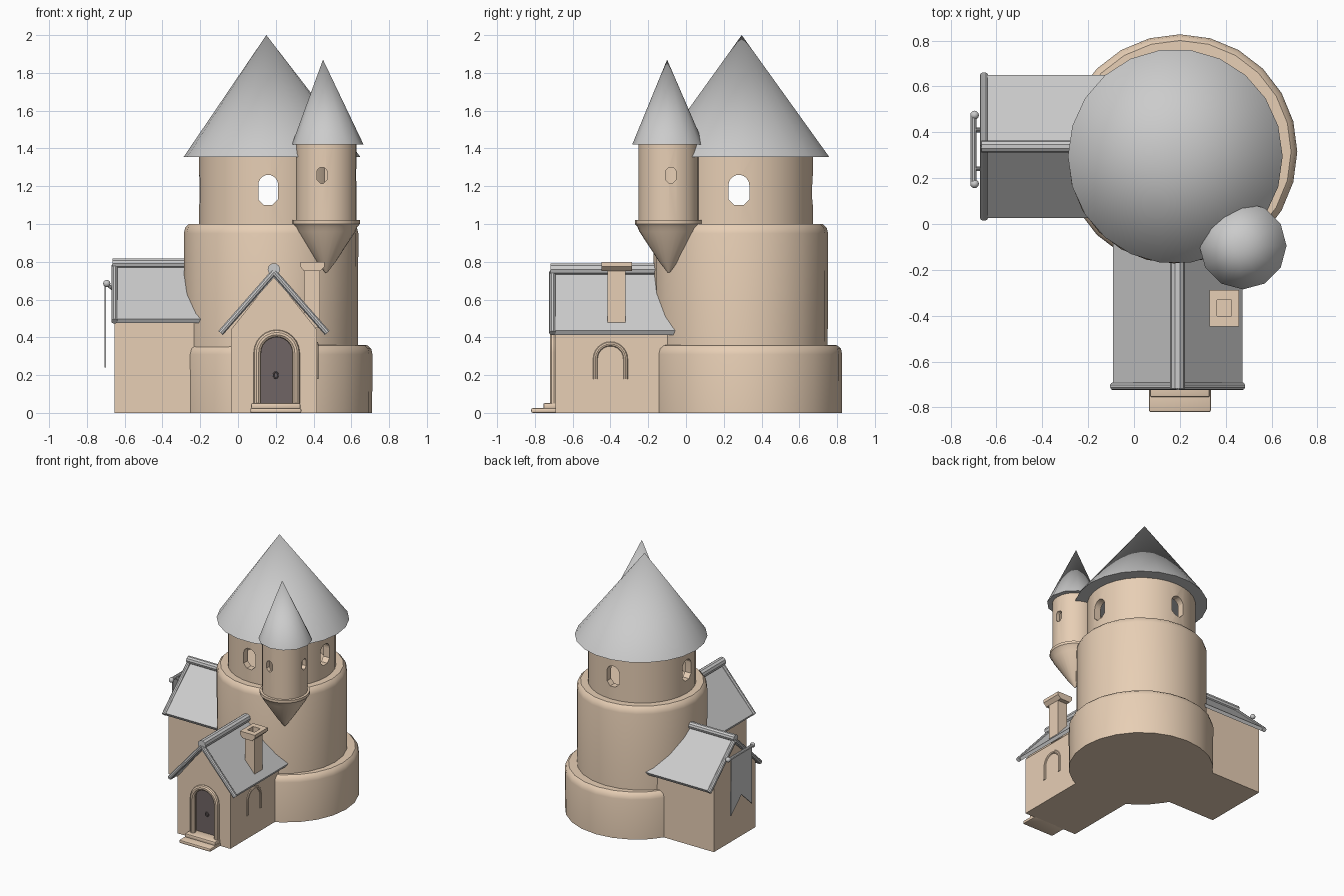
import bpy, bmesh
from math import sin, cos, pi, radians

if "Cube" in bpy.data.objects:
    bpy.data.objects.remove(bpy.data.objects["Cube"])


def material(name, col):
    m = bpy.data.materials.new(name)
    m.diffuse_color = (*col, 1)
    m.use_nodes = True
    m.node_tree.nodes["Principled BSDF"].inputs["Base Color"].default_value = m.diffuse_color
    return m


TAN = material("plaster", (0.80, 0.62, 0.46))
DARK = material("dark_wood", (0.16, 0.13, 0.13))


def activate(ob):
    bpy.ops.object.select_all(action='DESELECT')
    ob.select_set(True)
    bpy.context.view_layer.objects.active = ob


def smooth(ob, angle=35):
    activate(ob)
    bpy.ops.object.shade_smooth_by_angle(angle=radians(angle))
    return ob


def mesh(name, verts, faces, mat=None):
    me = bpy.data.meshes.new(name)
    me.from_pydata(verts, [], faces)
    bm = bmesh.new()
    bm.from_mesh(me)
    bmesh.ops.recalc_face_normals(bm, faces=bm.faces)
    bm.to_mesh(me)
    bm.free()
    ob = bpy.data.objects.new(name, me)
    bpy.context.collection.objects.link(ob)
    if mat:
        me.materials.append(mat)
    return ob


def lathe(name, profile, c, mat=None, n=24, ring=False):
    """Spin (radius, z) points; ring=True closes the profile into a tube wall."""
    k = len(profile)
    verts = [(c[0] + r * cos(2 * pi * i / n), c[1] + r * sin(2 * pi * i / n), z)
             for i in range(n) for r, z in profile]
    faces = [(i * k + j, (i + 1) % n * k + j, (i + 1) % n * k + (j + 1) % k, i * k + (j + 1) % k)
             for i in range(n) for j in range(k if ring else k - 1)]
    if not ring:
        faces += [[i * k for i in range(n)], [i * k + k - 1 for i in range(n)]]
    return smooth(mesh(name, verts, faces, mat))


def cone(name, base, r, z0, apex, n):
    verts = [(base[0] + r * cos(2 * pi * i / n), base[1] + r * sin(2 * pi * i / n), z0)
             for i in range(n)] + [apex]
    faces = [(i, (i + 1) % n, n) for i in range(n)] + [list(range(n))]
    return smooth(mesh(name, verts, faces), 40)


def prism(name, pts, axis, a, b, mat=None):
    """Extrude a (side, z) outline along x or y."""
    n = len(pts)
    verts = [(u, t, z) if axis == 'y' else (t, u, z) for t in (a, b) for u, z in pts]
    faces = [(i, (i + 1) % n, n + (i + 1) % n, n + i) for i in range(n)]
    return mesh(name, verts, faces + [list(range(n)), list(range(n, 2 * n))], mat)


def box(name, x0, x1, y0, y1, z0, z1, mat=None, bevel=0.0):
    ob = prism(name, [(x0, z0), (x1, z0), (x1, z1), (x0, z1)], 'y', y0, y1, mat)
    if bevel:
        m = ob.modifiers.new("bevel", 'BEVEL')
        m.width, m.segments = bevel, 2
        activate(ob)
        bpy.ops.object.modifier_apply(modifier="bevel")
        smooth(ob)
    return ob


def tube(name, pts, r, mat=None, cyclic=False):
    cu = bpy.data.curves.new(name, 'CURVE')
    cu.dimensions, cu.bevel_depth, cu.bevel_resolution, cu.use_fill_caps = '3D', r, 3, True
    sp = cu.splines.new('POLY')
    sp.points.add(len(pts) - 1)
    for p, q in zip(sp.points, pts):
        p.co = (*q, 1)
    sp.use_cyclic_u = cyclic
    ob = bpy.data.objects.new(name, cu)
    bpy.context.collection.objects.link(ob)
    if mat:
        cu.materials.append(mat)
    activate(ob)
    bpy.ops.object.convert(target='MESH')
    return smooth(bpy.context.object)


def arch(c, hw, z0, z1, low=0.0):
    """Arched outline; low > 0 also rounds the sill."""
    top = [(c + hw * cos(pi * i / 12), z1 - hw + hw * sin(pi * i / 12)) for i in range(13)]
    if low:
        return top + [(c - hw, z0 + low), (c - hw + low, z0), (c + hw - low, z0), (c + hw, z0 + low)]
    return [(c + hw, z0)] + top + [(c - hw, z0)]


def cut(ob, cutter):
    cutter.hide_render = True
    m = ob.modifiers.new("cut", 'BOOLEAN')
    m.object, m.operation, m.solver = cutter, 'DIFFERENCE', 'EXACT'
    activate(ob)
    bpy.ops.object.modifier_apply(modifier="cut")
    bpy.data.objects.remove(cutter)
    smooth(ob)


# round tower, three tiers with rounded shoulders
lathe("tower_base", [(.51, 0), (.512, .31), (.505, .34), (.485, .358), (.4, .36)], (.2, .315), TAN)
lathe("tower_middle", [(.46, .3), (.462, .95), (.455, .98), (.435, 1.0), (.3, 1.0)], (.175, .29), TAN)
TOP = (.175, .29)
upper = lathe("tower_upper", [(.382, .98), (.382, 1.38), (.33, 1.38), (.33, .98)], TOP, TAN, 32, True)
cut(upper, prism("window_cut_y", arch(.16, .052, 1.1, 1.26, .03), 'y', -.3, .9))
cut(upper, prism("window_cut_x", arch(.28, .055, 1.1, 1.26, .03), 'x', -.5, .9))
cone("tower_roof", (.18, .295), .468, 1.355, (.15, .295, 2.0), 22)

# corner turret on a cone bracket
TUR = (.467, -.092)
turret = lathe("turret", [(.16, 1.0), (.16, 1.44), (.13, 1.44), (.13, 1.0)], TUR, TAN, 24, True)
cut(turret, prism("turret_cut_y", arch(.445, .028, 1.215, 1.30, .02), 'y', -.4, -.1))
cut(turret, prism("turret_cut_x", arch(-.08, .028, 1.215, 1.30, .02), 'x', .45, .8))
lathe("turret_bracket", [(.004, .74), (.05, .80), (.155, .96), (.165, .985), (.178, 1.0),
                         (.178, 1.02), (.15, 1.022)], TUR, TAN)
cone("turret_roof", (.475, -.095), .19, 1.42, (.45, -.1, 1.87), 12)


def cottage(name, axis, c, hw, wall, roof, peak, eave, front, roof_front, ridge_r):
    """Gabled house: body, chevron roof, ridge pole and gable trim."""
    body = prism(name + "_walls", [(c - hw, 0), (c + hw, 0), (c + hw, wall), (c, peak - .025),
                                   (c - hw, wall)], axis, front, 0, TAN)
    prism(name + "_roof", [(c - roof, eave), (c, peak), (c + roof, eave), (c + roof - .012, eave - .022),
                           (c, peak - .035), (c - roof + .012, eave - .022)], axis, roof_front, 0)
    place = lambda u, t, z: (u, t, z) if axis == 'y' else (t, u, z)
    tube(name + "_ridge", [place(c, roof_front - .003, peak + .01), place(c, 0, peak + .01)], ridge_r)
    for s in (-1, 1):
        tube(name + "_gable_trim", [place(c, roof_front + .008, peak - .005),
                                    place(c + s * roof, roof_front + .008, eave - .012)], .017)
    return body


# front house and left wing
house = cottage("house", 'y', .19, .228, .44, .282, .75, .435, -.692, -.715, .033)
cottage("wing", 'x', .338, .255, .52, .312, .782, .497, -.655, -.662, .027)

# doorway: recess, dark door, arched surround, ring handle, steps
cut(house, prism("door_cut", arch(.205, .1, .045, .42), 'y', -.8, -.645))
prism("door", arch(.205, .1, .045, .415), 'y', -.66, -.64, DARK)
tube("door_surround", [(x, -.7, z) for x, z in arch(.205, .102, .05, .42)], .02, TAN)
tube("door_ring", [(.2 + .012 * cos(a * pi / 6), -.667, .2 + .016 * sin(a * pi / 6)) for a in range(12)],
     .004, DARK, True)
box("step_lower", .065, .335, -.82, -.68, 0, .025, TAN, .008)
box("step_upper", .07, .33, -.755, -.66, .02, .052, TAN, .008)

# low arched relief on the side wall of the house
tube("side_window_surround", [(.412, y, z) for y, z in arch(-.4, .08, .18, .365)], .014, TAN)

# square chimney with a flared, hollow cap
chim = box("chimney", .35, .433, -.415, -.32, .45, .78, TAN)
cap = prism("chimney_cap", [(.35, .75), (.433, .75), (.458, .775), (.458, .80), (.33, .80), (.33, .775)],
            'y', -.447, -.287, TAN)
for part in (chim, cap):
    cut(part, box("flue_cut", .362, .425, -.402, -.332, .68, .9))

# banner hanging from a rod in front of the wing gable
tube("banner_rod", [(-.7, .17, .685), (-.7, .48, .685)], .013)
for y in (.175, .475):
    bpy.ops.mesh.primitive_uv_sphere_add(segments=12, ring_count=8, radius=.019, location=(-.695, y, .685))
    bpy.context.object.name = "rod_knob"
    smooth(bpy.context.object, 60)
for y in (.24, .41):
    tube("rod_bracket", [(-.7, y, .685), (-.64, y, .64)], .01)
prism("banner", [(.2, .68), (.45, .68), (.455, .24), (.325, .36), (.195, .24)], 'x', -.706, -.698)
